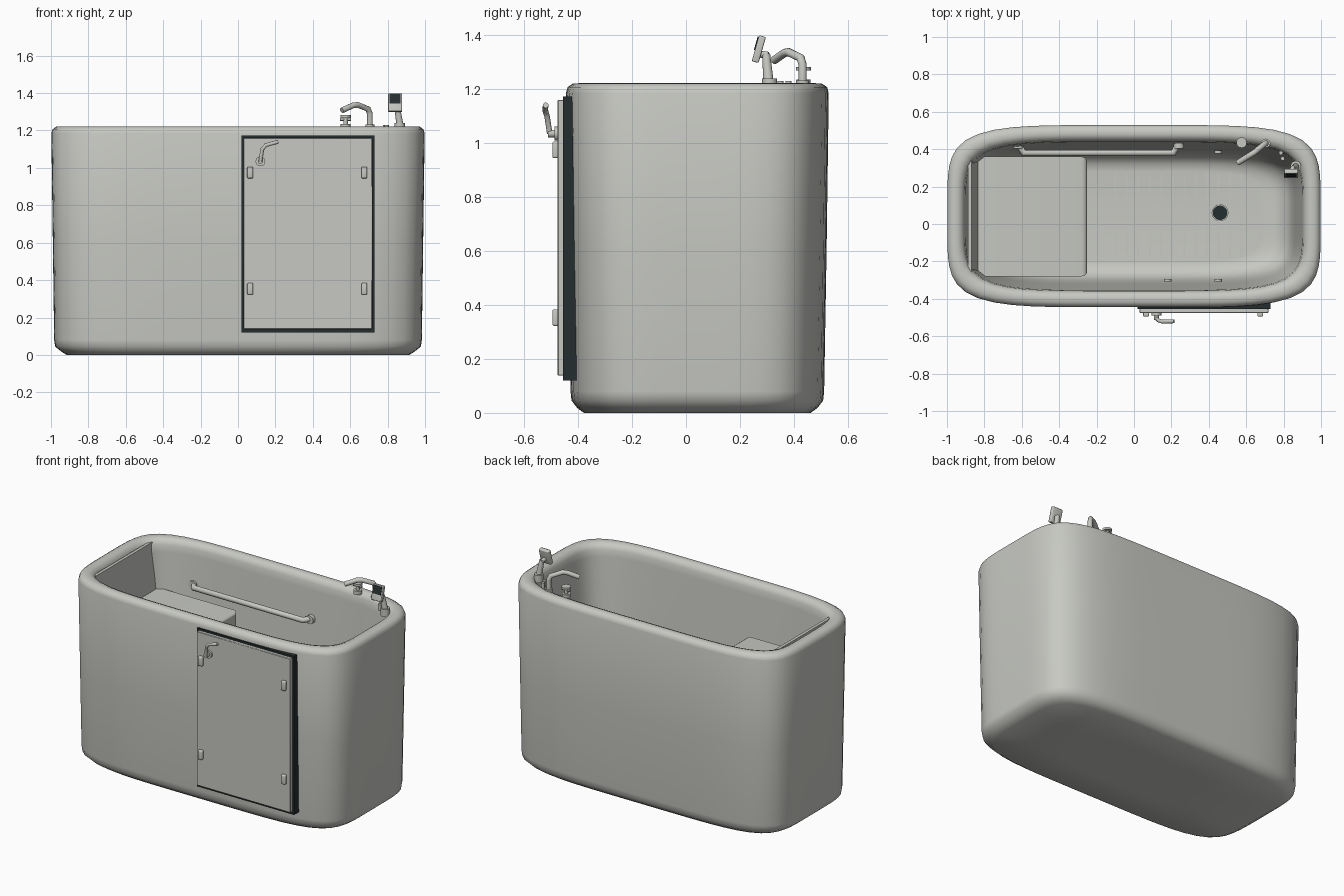
import bpy, bmesh, math
from mathutils import Vector

if "Cube" in bpy.data.objects:
    bpy.data.objects.remove(bpy.data.objects["Cube"])


def material(name, rgb):
    m = bpy.data.materials.new(name)
    m.diffuse_color = (*rgb, 1)
    m.use_nodes = True
    m.node_tree.nodes["Principled BSDF"].inputs["Base Color"].default_value = m.diffuse_color
    return m


GREY = material("pale_grey", (0.57, 0.58, 0.54))
DARK = material("dark_rubber", (0.018, 0.027, 0.028))
CY = 0.042  # tub centre in y


def finish(name, bm, mat, angle=40):
    bmesh.ops.recalc_face_normals(bm, faces=bm.faces)
    me = bpy.data.meshes.new(name)
    bm.to_mesh(me)
    bm.free()
    ob = bpy.data.objects.new(name, me)
    bpy.context.collection.objects.link(ob)
    me.materials.append(mat)
    bpy.ops.object.select_all(action='DESELECT')
    ob.select_set(True)
    bpy.context.view_layer.objects.active = ob
    bpy.ops.object.shade_smooth_by_angle(angle=math.radians(angle))
    return ob


def box(name, lo, hi, mat=GREY, bevel=0.0, segs=3):
    bm = bmesh.new()
    bmesh.ops.create_cube(bm, size=1)
    for v in bm.verts:
        v.co = Vector([(a + b) / 2 + c * (b - a) for a, b, c in zip(lo, hi, v.co)])
    if bevel:
        bmesh.ops.bevel(bm, geom=bm.edges[:], offset=bevel, segments=segs,
                        affect='EDGES', profile=0.5)
    return finish(name, bm, mat)


def rod(name, a, b, r, mat=GREY, r2=None):
    a, b = Vector(a), Vector(b)
    bm = bmesh.new()
    bmesh.ops.create_cone(bm, cap_ends=True, segments=20, radius1=r,
                          radius2=r if r2 is None else r2, depth=(b - a).length)
    ob = finish(name, bm, mat)
    ob.location = (a + b) / 2
    ob.rotation_euler = (b - a).to_track_quat('Z', 'Y').to_euler()
    return ob


def pipe(name, pts, r):
    cu = bpy.data.curves.new(name, 'CURVE')
    cu.dimensions = '3D'
    cu.bevel_depth = r
    cu.bevel_resolution = 4
    cu.use_fill_caps = True
    sp = cu.splines.new('POLY')
    sp.points.add(len(pts) - 1)
    for p, co in zip(sp.points, pts):
        p.co = (*co, 1)
    cu.materials.append(GREY)
    ob = bpy.data.objects.new(name, cu)
    bpy.context.collection.objects.link(ob)
    return ob


def ring(bm, hx, hy, z, n=5.0, count=80):
    verts = []
    for i in range(count):
        t = 2 * math.pi * (i + 0.5) / count
        c, s = math.cos(t), math.sin(t)
        k = (abs(c) ** n + abs(s) ** n) ** (-1 / n)  # evenly turned superellipse
        verts.append(bm.verts.new((hx * c * k, CY + hy * s * k, z)))
    return verts


# Tub shell: one loft from the underside, up over the rolled rim, down to the floor
bm = bmesh.new()
profile = [(0.45, 0.2, 0), (0.915, 0.42, 0), (0.945, 0.445, 0.018), (0.978, 0.466, 0.045),
           (0.983, 0.47, 0.08), (0.99, 0.479, 0.6), (0.998, 0.487, 1.185),
           (0.991, 0.481, 1.207), (0.972, 0.462, 1.22), (0.945, 0.435, 1.222),
           (0.92, 0.412, 1.212), (0.906, 0.4, 1.185), (0.9, 0.396, 1.14),
           (0.86, 0.362, 0.5), (0.84, 0.345, 0.26), (0.81, 0.32, 0.19),
           (0.75, 0.28, 0.155), (0.68, 0.24, 0.15)]
rings = [ring(bm, *p) for p in profile]
for a, b in zip(rings, rings[1:]):
    for i in range(len(a)):
        j = (i + 1) % len(a)
        bm.faces.new((a[i], a[j], b[j], b[i]))
bm.faces.new(rings[0])
bm.faces.new(rings[-1])
finish("tub_shell", bm, GREY, 60)

# Seat with leaning backrest, extruded across the tub
bm = bmesh.new()
side = [(-0.83, 0.15), (-0.25, 0.15), (-0.25, 0.9), (-0.835, 0.9), (-0.868, 1.2), (-0.888, 1.2)]
f = bm.faces.new([bm.verts.new((x, -0.28, z)) for x, z in side])
ext = bmesh.ops.extrude_face_region(bm, geom=[f])
for v in ext['geom']:
    if isinstance(v, bmesh.types.BMVert):
        v.co.y = 0.36
front = [e for e in bm.edges if all(v.co.x > -0.3 and v.co.z > 0.5 for v in e.verts)]
front += [e for e in bm.edges if all(v.co.x > -0.3 for v in e.verts)
          and abs(e.verts[0].co.z - e.verts[1].co.z) > 0.5]
bmesh.ops.bevel(bm, geom=list(set(front)), offset=0.03, segments=4, affect='EDGES', profile=0.5)
finish("seat", bm, GREY)

# Floor grip ribs and drain
for i in range(12):
    x = -0.1 + 0.0614 * i
    box("floor_rib", (x - 0.005, -0.18, 0.14), (x + 0.005, 0.27, 0.156))
rod("drain_ring", (0.46, 0.06, 0.145), (0.46, 0.06, 0.16), 0.045)
rod("drain", (0.46, 0.06, 0.15), (0.46, 0.06, 0.165), 0.039, DARK)

# Water jets on both long inner walls
for x in (0.18, 0.45, 0.72):
    for s in (-1, 1):
        y = CY + s * 0.35
        rod("water_jet", (x, y, 0.42), (x, y - s * 0.015, 0.42), 0.02)

# Grab bar on the back wall
pipe("grab_bar", [(-0.62, 0.43, 0.955), (-0.59, 0.38, 0.955), (0.21, 0.38, 0.955),
                  (0.24, 0.43, 0.955)], 0.018)
for x in (-0.62, 0.24):
    rod("grab_bar_flange", (x, 0.405, 0.955), (x, 0.435, 0.955), 0.028)

# Door, gasket and hinges
box("door_gasket", (0.018, -0.455, 0.12), (0.73, -0.405, 1.172), DARK)
box("door_panel", (0.03, -0.476, 0.138), (0.718, -0.452, 1.16), bevel=0.003, segs=1)
for x in (0.065, 0.675):
    for z in (0.975, 0.353):
        box("hinge", (x - 0.016, -0.495, z - 0.031), (x + 0.016, -0.47, z + 0.031), bevel=0.007)

# Door handle
rod("handle_base", (0.12, -0.47, 1.035), (0.12, -0.488, 1.035), 0.026)
rod("handle_hub", (0.12, -0.48, 1.035), (0.12, -0.512, 1.035), 0.014)
pipe("handle_lever", [(0.12, -0.505, 1.035), (0.13, -0.515, 1.1), (0.15, -0.522, 1.122),
                      (0.215, -0.52, 1.14)], 0.0105)

# Spout
rod("spout_base", (0.705, 0.432, 1.21), (0.705, 0.432, 1.232), 0.024)
pipe("spout", [(0.705, 0.432, 1.22), (0.705, 0.432, 1.29), (0.695, 0.425, 1.315),
               (0.64, 0.38, 1.337), (0.615, 0.365, 1.334), (0.555, 0.327, 1.307)], 0.0155)

# Cross-shaped tap
rod("tap_base", (0.575, 0.435, 1.21), (0.575, 0.435, 1.235), 0.026)
rod("tap_stem", (0.575, 0.435, 1.23), (0.575, 0.435, 1.275), 0.012)
rod("tap_top", (0.575, 0.435, 1.268), (0.575, 0.435, 1.282), 0.028)
rod("tap_bar", (0.545, 0.435, 1.26), (0.605, 0.435, 1.26), 0.008)

# Small rim controls
for x, y in ((0.785, 0.38), (0.795, 0.35)):
    rod("rim_button", (x, y, 1.19), (x, y, 1.23), 0.011)

# Hand shower with dark spray face
rod("shower_base", (0.865, 0.31, 1.19), (0.865, 0.31, 1.24), 0.028)
rod("shower_holder", (0.865, 0.305, 1.235), (0.85, 0.297, 1.33), 0.019, r2=0.015)
rod("shower_joint", (0.85, 0.305, 1.325), (0.842, 0.27, 1.33), 0.013)
head = box("shower_head", (-0.037, -0.013, -0.05), (0.037, 0.013, 0.05), bevel=0.005)
face = box("spray_face", (-0.03, -0.017, -0.008), (0.03, -0.012, 0.044), DARK)
for ob in (head, face):
    ob.location = (0.84, 0.27, 1.348)
    ob.rotation_euler.x = math.radians(-16)
